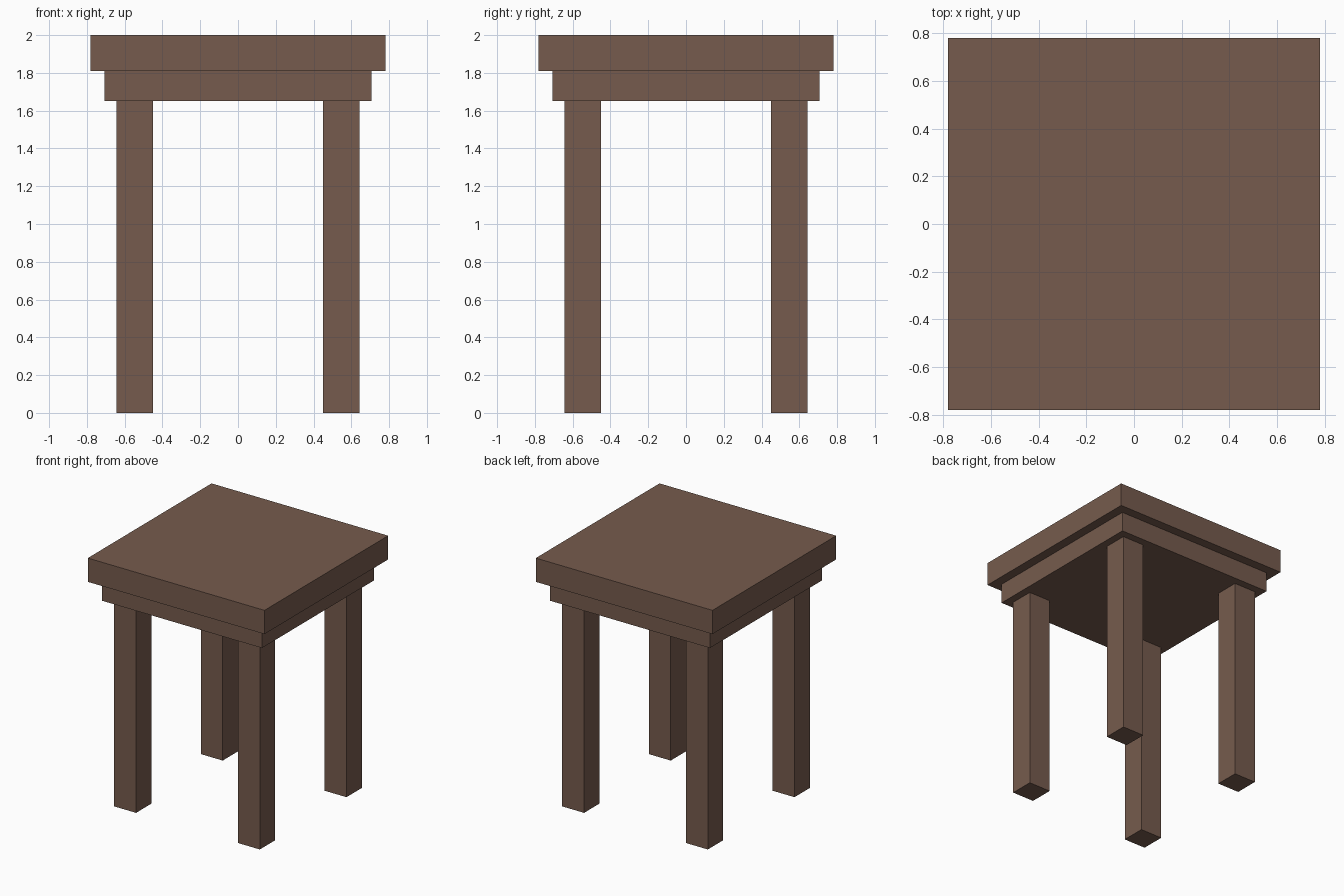
import bpy

if "Cube" in bpy.data.objects:
    bpy.data.objects.remove(bpy.data.objects["Cube"])

wood = bpy.data.materials.new("brown_wood")
wood.diffuse_color = (0.18, 0.105, 0.075, 1)
wood.use_nodes = True
wood.node_tree.nodes["Principled BSDF"].inputs["Base Color"].default_value = wood.diffuse_color


def box(name, x, y, width, z0, z1):
    """Square-section box centred on (x, y), spanning z0 to z1."""
    bpy.ops.mesh.primitive_cube_add(size=1, location=(x, y, (z0 + z1) / 2))
    ob = bpy.context.object
    ob.name = name
    ob.scale = (width, width, z1 - z0)
    bpy.ops.object.transform_apply(location=False, rotation=False, scale=True)
    ob.data.materials.append(wood)
    return ob


TOP_Z, SLAB_Z, LEG_Z = 2.0, 1.81, 1.65

# Seat slab and the narrower slab beneath it
box("seat", 0, 0, 1.562, SLAB_Z, TOP_Z)
box("under_seat", 0, 0, 1.412, LEG_Z, SLAB_Z)

# Four square legs
for y_name, sy in (("front", -1), ("back", 1)):
    for x_name, sx in (("left", -1), ("right", 1)):
        box(f"{y_name}_{x_name}_leg", sx * 0.547, sy * 0.547, 0.194, 0, LEG_Z)
